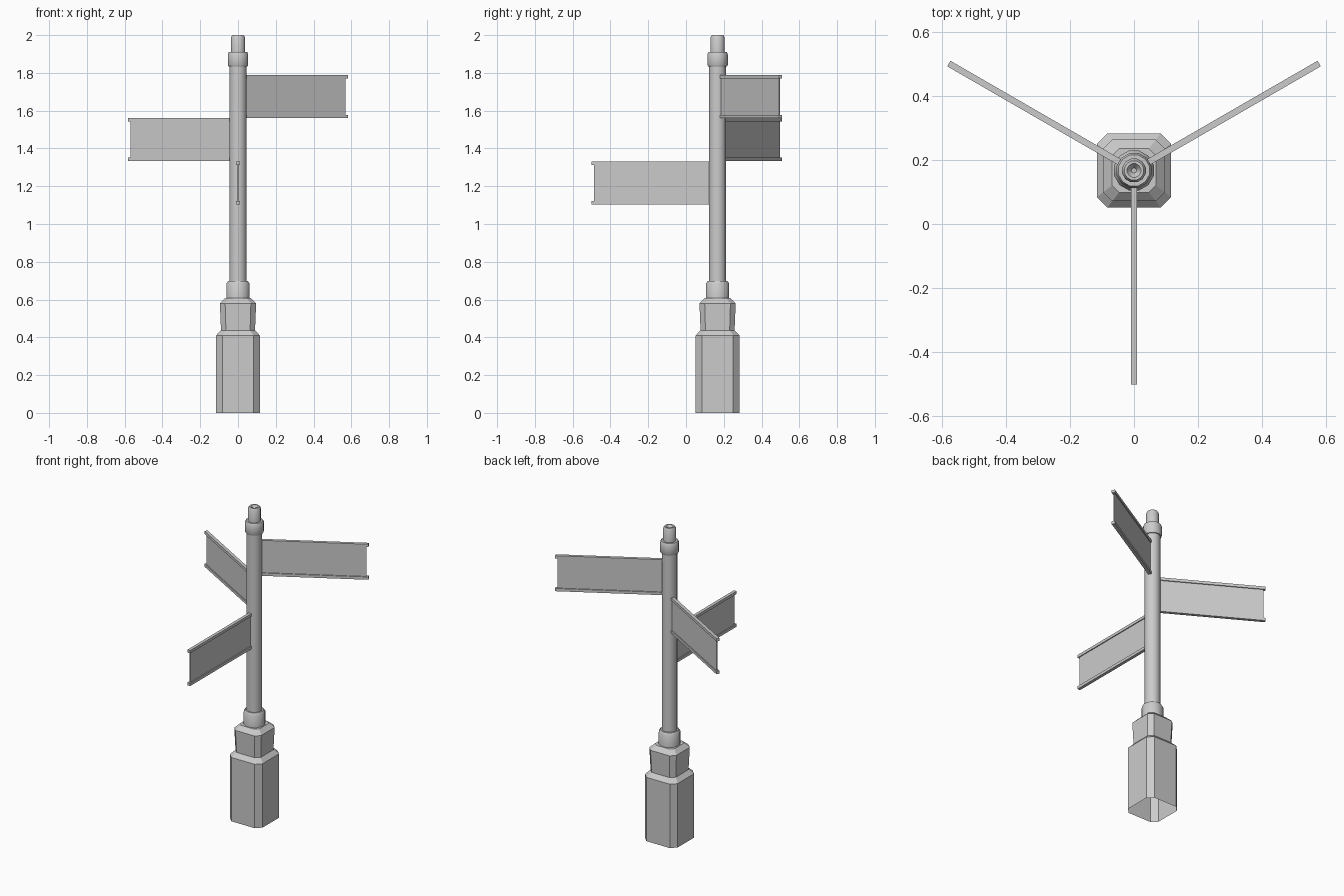
import bpy, bmesh, math
from mathutils import Matrix

if "Cube" in bpy.data.objects:
    bpy.data.objects.remove(bpy.data.objects["Cube"])

PY = 0.167  # post axis in y


def make(name, bm, smooth=False):
    bmesh.ops.recalc_face_normals(bm, faces=bm.faces[:])
    me = bpy.data.meshes.new(name)
    bm.to_mesh(me)
    bm.free()
    ob = bpy.data.objects.new(name, me)
    bpy.context.collection.objects.link(ob)
    ob.location.y = PY
    if smooth:
        bpy.context.view_layer.objects.active = ob
        ob.select_set(True)
        bpy.ops.object.shade_smooth_by_angle(angle=math.radians(35))
        ob.select_set(False)
    return ob


def loft(name, rings, smooth=False, cap=False):
    """Bridge a stack of equally sized point rings; optionally cap the last."""
    bm = bmesh.new()
    vs = [[bm.verts.new(p) for p in r] for r in rings]
    n = len(vs[0])
    for a, b in zip(vs, vs[1:]):
        for i in range(n):
            j = (i + 1) % n
            bm.faces.new((a[i], a[j], b[j], b[i]))
    if cap:
        bm.faces.new(vs[-1])
    return make(name, bm, smooth)


def circle(r, z, n=12):
    return [(r * math.cos((i + .5) * math.tau / n),
             r * math.sin((i + .5) * math.tau / n), z) for i in range(n)]


def chamfered_square(h, c, z):
    k = h - c
    return [(h, -k, z), (h, k, z), (k, h, z), (-k, h, z),
            (-h, k, z), (-h, -k, z), (-k, -h, z), (k, -h, z)]


def lathe(name, profile, cap=False):
    return loft(name, [circle(r, z) for r, z in profile], True, cap)


# Stepped pedestal with chamfered corners, open underneath
loft("pedestal", [chamfered_square(h, c, z) for h, c, z in (
    (.116, .033, 0), (.116, .033, .41), (.09, .026, .437),
    (.096, .028, .58), (.068, .022, .607))], cap=True)

# Round post with its lower and upper collars
lathe("base_collar", [(.064, .60), (.064, .683), (.055, .698), (.044, .698)])
lathe("post", [(.046, .69), (.046, 1.84)])
lathe("top_collar", [(.044, 1.835), (.052, 1.835), (.056, 1.842),
                     (.056, 1.898), (.05, 1.911), (.036, 1.911)])

# Finial with a shallow hollow in the top
lathe("finial", [(.038, 1.905), (.038, 1.988), (.031, 2.0),
                 (.022, 2.0), (.008, 1.98)], cap=True)


def box(bm, x0, x1, width, z0, z1):
    m = (Matrix.Translation(((x0 + x1) / 2, 0, (z0 + z1) / 2))
         @ Matrix.Diagonal((x1 - x0, width, z1 - z0, 1)))
    bmesh.ops.create_cube(bm, size=1, matrix=m)


# Three sign blades: thin panel between two projecting rails
for i, (angle, z) in enumerate(((30, 1.56), (150, 1.333), (270, 1.103))):
    bm = bmesh.new()
    box(bm, .03, .655, .008, z + .01, z + .218)
    for rz in (z, z + .21):
        box(bm, .03, .667, .02, rz, rz + .018)
    ob = make(f"sign_blade_{i + 1}", bm)
    ob.rotation_euler.z = math.radians(angle)
